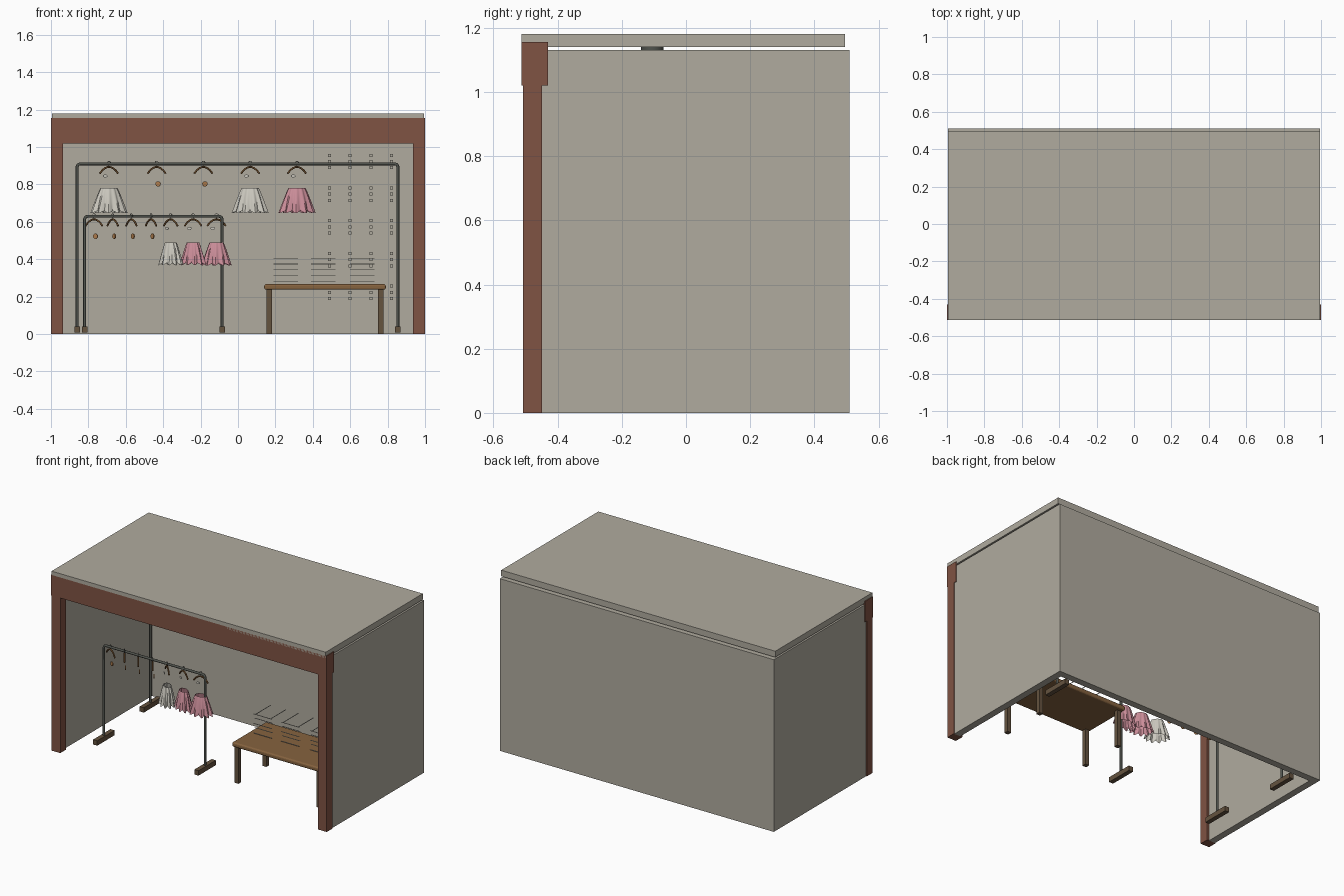
import bpy, bmesh, math
from math import cos, sin, pi, radians
from mathutils import Matrix, Vector

if "Cube" in bpy.data.objects:
    bpy.data.objects.remove(bpy.data.objects["Cube"], do_unlink=True)


def material(name, code):
    """Flat material from an sRGB hex code."""
    srgb = [int(code[i:i + 2], 16) / 255 for i in (0, 2, 4)]
    rgba = [((c + 0.055) / 1.055) ** 2.4 for c in srgb] + [1]
    m = bpy.data.materials.new(name)
    m.use_nodes = True
    m.diffuse_color = rgba
    m.node_tree.nodes["Principled BSDF"].inputs["Base Color"].default_value = rgba
    return m


WALL = material("stone_grey", "B0AB9F")
FRAME = material("red_brown_wood", "805343")
METAL = material("dark_metal", "50534D")
DARK_WOOD = material("dark_wood", "65533F")
TABLE_WOOD = material("table_wood", "86633F")
HANGER_WOOD = material("hanger_wood", "6B4B2A")
CREAM = material("cream_cloth", "CBC8BE")
PINK = material("pink_cloth", "CC8E9A")
TAN = material("tan_wood", "AD7B4B")


def finish(name, bm, mat, matrix=None):
    me = bpy.data.meshes.new(name)
    bm.to_mesh(me)
    bm.free()
    me.materials.append(mat)
    ob = bpy.data.objects.new(name, me)
    bpy.context.collection.objects.link(ob)
    if matrix:
        ob.matrix_world = matrix
    return ob


def add_box(bm, lo, hi):
    lo, hi = Vector(lo), Vector(hi)
    bmesh.ops.create_cube(bm, size=1, matrix=Matrix.Translation((lo + hi) / 2)
                          @ Matrix.Diagonal((*(hi - lo), 1)))


def box(name, lo, hi, mat):
    bm = bmesh.new()
    add_box(bm, lo, hi)
    return finish(name, bm, mat)


def disc(name, place, r, depth, mat, squash=1):
    """Thin upright disc facing the local y axis."""
    bm = bmesh.new()
    bmesh.ops.create_cone(bm, cap_ends=True, segments=16, radius1=r, radius2=r, depth=depth)
    bmesh.ops.transform(bm, verts=bm.verts, matrix=Matrix.Diagonal((1, 1, squash, 1))
                        @ Matrix.Rotation(pi / 2, 4, 'X'))
    return finish(name, bm, mat, place)


def tube(name, points, r, mat, matrix=None):
    cu = bpy.data.curves.new(name, 'CURVE')
    cu.dimensions = '3D'
    cu.bevel_depth = r
    cu.bevel_resolution = 2
    cu.use_fill_caps = True
    sp = cu.splines.new('POLY')
    sp.points.add(len(points) - 1)
    for p, co in zip(sp.points, points):
        p.co = (*co, 1)
    cu.materials.append(mat)
    ob = bpy.data.objects.new(name, cu)
    bpy.context.collection.objects.link(ob)
    if matrix:
        ob.matrix_world = matrix
    return ob


# Shell: three walls and a raised roof
T = 0.045
box("left_wall", (0.995 - T, -0.45, 0), (0.995, 0.51, 1.13), WALL)
box("right_wall", (-0.995, -0.45, 0), (T - 0.995, 0.51, 1.13), WALL)
box("back_wall", (T - 0.995, 0.51 - T, 0), (0.995 - T, 0.51, 1.13), WALL)
box("roof", (-0.995, -0.512, 1.14), (0.995, 0.495, 1.18), WALL)

# Front frame
box("left_pillar", (0.935, -0.508, 0), (1, -0.448, 1.02), FRAME)
box("right_pillar", (-1, -0.508, 0), (-0.935, -0.448, 1.02), FRAME)
box("header_beam", (-1, -0.512, 1.02), (1, -0.43, 1.155), FRAME)

# Small ceiling lamp
bm = bmesh.new()
bmesh.ops.create_cone(bm, cap_ends=True, segments=24, radius1=0.035, radius2=0.035, depth=0.03,
                      matrix=Matrix.Translation((0, -0.105, 1.125)))
finish("ceiling_lamp", bm, METAL)

# Rows of small fixings on the back wall
bm = bmesh.new()
for col in range(4):
    for row in range(5):
        for k in range(3):
            x, z = 0.49 + 0.11 * col, 0.19 + 0.175 * row + 0.033 * k
            add_box(bm, (x - 0.008, 0.455, z - 0.008), (x + 0.008, 0.466, z + 0.008))
finish("wall_fixings", bm, WALL)


# Clothes racks
def rack(name, x0, x1, y, top):
    c = 0.015
    tube(name + "_rail", [(x0, y, 0.03), (x0, y, top - c), (x0 + c * 0.3, y, top - c * 0.3),
                          (x0 + c, y, top), (x1 - c, y, top), (x1 - c * 0.3, y, top - c * 0.3),
                          (x1, y, top - c), (x1, y, 0.03)], 0.008, METAL)
    for side, x in (("right", x0), ("left", x1)):
        box(f"{name}_{side}_foot", (x - 0.015, y - 0.09, 0.008),
            (x + 0.015, y + 0.09, 0.04), DARK_WOOD)


BACK_Y, FRONT_Y = 0.32, -0.22
BACK_Z, FRONT_Z = 0.91, 0.63
rack("tall_rack", -0.86, 0.855, BACK_Y, BACK_Z)
rack("low_rack", -0.82, -0.085, FRONT_Y, FRONT_Z)


# Hanger: bent wooden arms and a thin wire hook over the rail
def hanger(place):
    half = [(0.05, -0.052), (0.036, -0.034), (0.02, -0.022), (0.007, -0.017)]
    arms = [(-x, 0, z) for x, z in half] + [(x, 0, z) for x, z in reversed(half)]
    tube("hanger_arms", arms, 0.005, HANGER_WOOD, place)
    hook = [(0, 0, -0.018), (0, 0, -0.006)]
    hook += [(0.011 * sin(a), 0, -0.011 * cos(a) + 0.003)
             for a in (radians(d) for d in range(40, 280, 40))]
    tube("hanger_hook", hook, 0.0018, METAL, place)


# Pleated skirt: flared rings whose pleats deepen toward the hem
def skirt(place, top, bottom, height, mat, pleats=11):
    bm = bmesh.new()
    n = pleats * 6
    rings = []
    for t in (0, 0.12, 0.4, 0.7, 1):
        r = top + (bottom - top) * t ** 0.85
        ring = []
        for i in range(n):
            a = 2 * pi * i / n
            wave = cos(a * pleats)
            rr = r * (1 + (0.04 + 0.09 * t) * wave)
            ring.append(bm.verts.new((rr * cos(a), 0.68 * rr * sin(a),
                                      -height * t - 0.006 * t * wave)))
        rings.append(ring)
    for a, b in zip(rings, rings[1:]):
        for i in range(n):
            j = (i + 1) % n
            bm.faces.new((a[i], b[i], b[j], a[j]))
    finish("pleated_skirt", bm, mat, place)


def hang(x, y, z, angle, cloth, drop, size):
    """One hanger with either a skirt and tag or a wooden disc."""
    spin = Matrix.Rotation(radians(angle), 4, 'Z')
    at = lambda dz, dx=0: Matrix.Translation((x + dx, y, z - dz)) @ spin
    hanger(at(0))
    if cloth:
        skirt(at(drop), size * 0.5, size, size * 0.55 + 0.078, cloth)
        disc("tag", at(0.065, -0.02), 0.013, 0.003, CREAM, 0.6)
    else:
        disc("wooden_disc", at(0.107, 0.008), 0.014, 0.006, TAN)


for x, angle, cloth in ((-0.69, 10, CREAM), (-0.435, -15, None), (-0.185, 12, None),
                        (0.065, -12, CREAM), (0.315, 8, PINK)):
    hang(x, BACK_Y, BACK_Z, angle, cloth, 0.13, 0.09)

for x, angle, cloth, size in ((-0.77, -25, None, 0), (-0.67, -55, None, 0),
                              (-0.57, -55, None, 0), (-0.465, -55, None, 0),
                              (-0.36, -42, CREAM, 0.07), (-0.24, -25, PINK, 0.068),
                              (-0.115, 5, PINK, 0.073)):
    hang(x, FRONT_Y, FRONT_Z, angle, cloth, 0.14, size)

# Table with a rounded top
top = box("table_top", (0.14, -0.265, 0.237), (0.79, 0.09, 0.267), TABLE_WOOD)
bev = top.modifiers.new("rounded_edge", 'BEVEL')
bev.width = 0.01
bev.segments = 3
for x in (0.167, 0.763):
    for y in (-0.24, 0.05):
        box("table_leg", (x - 0.014, y - 0.014, 0), (x + 0.014, y + 0.014, 0.24), DARK_WOOD)

# Thin trim lines of the folded cloth stacks above the table
bm = bmesh.new()
for x in (0.19, 0.39, 0.6):
    for k in range(5):
        z = 0.28 + 0.031 * k
        y = -0.11 + 0.01 * (k % 2)
        add_box(bm, (x, y, z), (x + 0.13, y + 0.004, z + 0.003))
    for dx in (0.01, 0.12):
        add_box(bm, (x + dx, -0.11, 0.404), (x + dx + 0.004, 0.05, 0.407))
finish("cloth_trim", bm, CREAM)

# Smooth the round parts, keep sharp edges
bpy.ops.object.select_all(action='DESELECT')
for ob in bpy.context.collection.objects:
    if ob.type == 'MESH' and ob.name.startswith(("pleated", "wooden", "tag", "ceiling")):
        ob.select_set(True)
        bpy.context.view_layer.objects.active = ob
bpy.ops.object.shade_smooth_by_angle()
